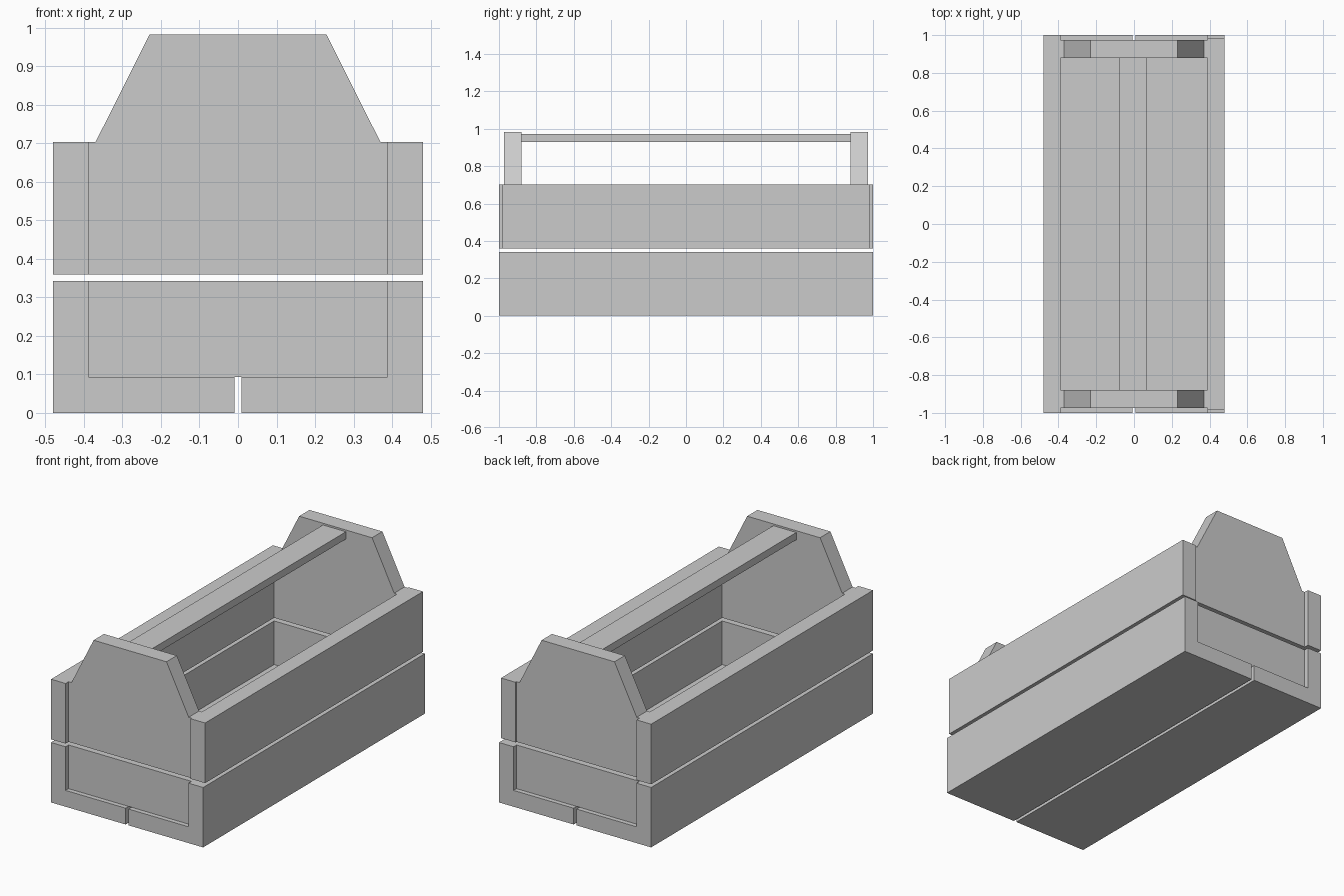
import bpy
import bmesh

cube = bpy.data.objects.get("Cube")
if cube:
    bpy.data.objects.remove(cube, do_unlink=True)

# Single plain grey
grey = bpy.data.materials.new("plain_grey")
grey.use_nodes = True
COLOUR = (0.6, 0.6, 0.6, 1)
grey.diffuse_color = COLOUR
grey.node_tree.nodes["Principled BSDF"].inputs["Base Color"].default_value = COLOUR


def extrude_profile(name, outline, y0, y1):
    """Extrude an (x, z) outline along y."""
    bm = bmesh.new()
    face = bm.faces.new([bm.verts.new((x, y0, z)) for x, z in outline])
    result = bmesh.ops.extrude_face_region(bm, geom=[face])
    moved = [v for v in result["geom"] if isinstance(v, bmesh.types.BMVert)]
    bmesh.ops.translate(bm, vec=(0, y1 - y0, 0), verts=moved)
    bmesh.ops.recalc_face_normals(bm, faces=bm.faces)
    mesh = bpy.data.meshes.new(name)
    bm.to_mesh(mesh)
    bm.free()
    mesh.materials.append(grey)
    obj = bpy.data.objects.new(name, mesh)
    bpy.context.collection.objects.link(obj)
    return obj


def rect(x0, x1, z0, z1):
    return [(x0, z0), (x1, z0), (x1, z1), (x0, z1)]


INNER, OUTER = 0.388, 0.48
SPLIT_LOW, SPLIT_HIGH, RIM = 0.342, 0.36, 0.703
FLOOR, GAP = 0.093, 0.009

# Floor halves joined to the lower side boards, and the upper side boards
for side, s, upper_half in (("left", 1, 0.982), ("right", -1, 1.0)):
    corner = [(GAP, 0), (OUTER, 0), (OUTER, SPLIT_LOW),
              (INNER, SPLIT_LOW), (INNER, FLOOR), (GAP, FLOOR)]
    extrude_profile(f"{side}_floor_and_lower_side",
                    [(s * x, z) for x, z in corner], -1, 1)
    extrude_profile(f"{side}_upper_side",
                    rect(s * INNER, s * OUTER, SPLIT_HIGH, RIM),
                    -upper_half, upper_half)

# End boards: a plain lower one and a tapered upper one
half = [(INNER, SPLIT_HIGH), (INNER, RIM), (0.37, RIM), (0.23, 0.982)]
tapered = half + [(-x, z) for x, z in reversed(half)]
for end, y0, y1 in (("front", -0.973, -0.88), ("back", 0.88, 0.973)):
    extrude_profile(f"{end}_lower_end", rect(-INNER, INNER, FLOOR, SPLIT_LOW), y0, y1)
    extrude_profile(f"{end}_upper_end", tapered, y0, y1)

# Flat carrying bar between the end boards
extrude_profile("handle_bar", rect(-0.08, 0.065, 0.93, 0.972), -0.88, 0.88)
